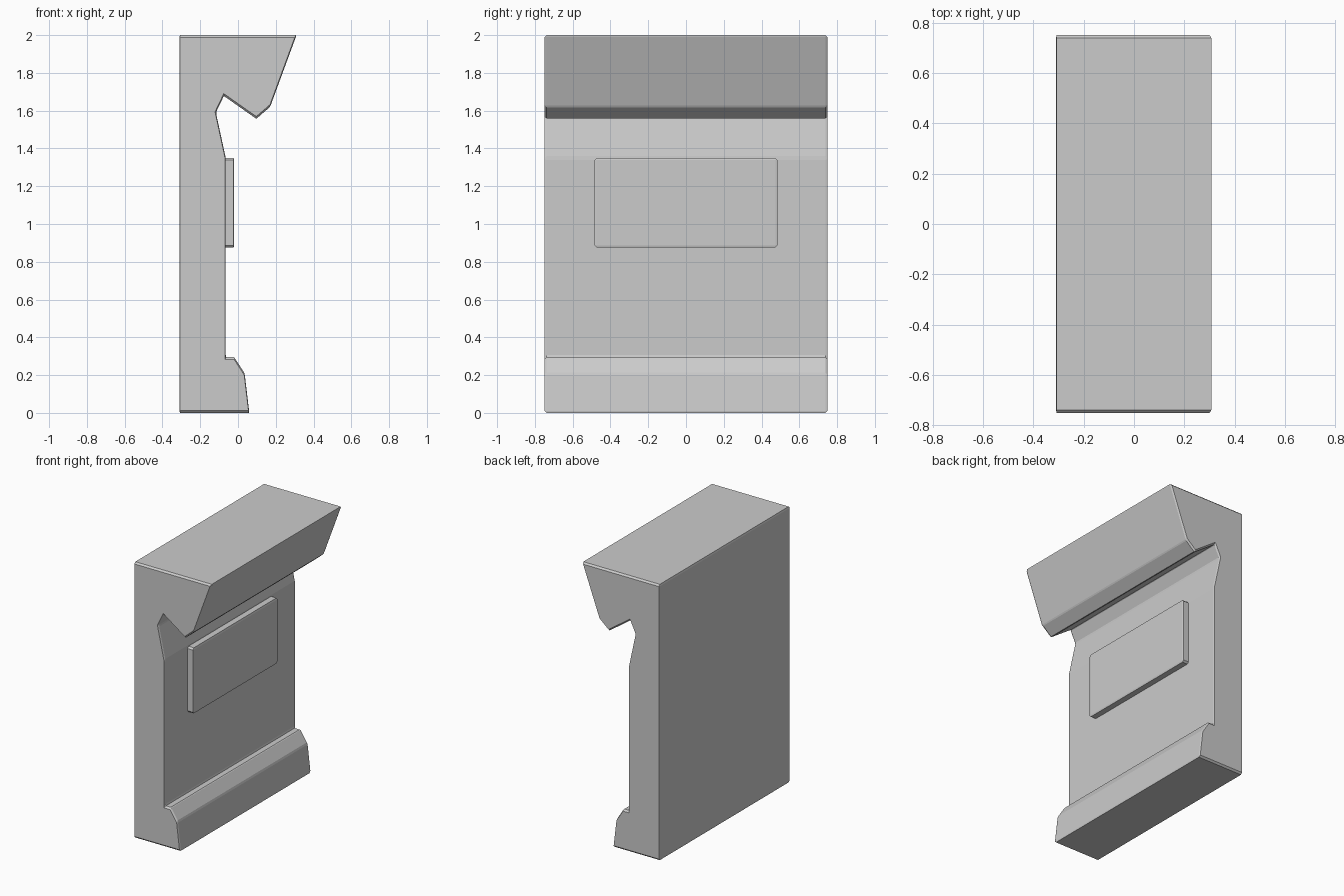
import bpy, bmesh

if "Cube" in bpy.data.objects:
    bpy.data.objects.remove(bpy.data.objects["Cube"])

STRETCH = 4.0   # bevels are much narrower in x than in y and z
BEVEL = 0.012


def extruded(name, profile, half_width):
    """Extrude an x-z profile along y and chamfer its edges."""
    bm = bmesh.new()
    face = bm.faces.new([bm.verts.new((x * STRETCH, -half_width, z)) for x, z in profile])
    ext = bmesh.ops.extrude_face_region(bm, geom=[face], use_keep_orig=True)
    verts = [g for g in ext["geom"] if isinstance(g, bmesh.types.BMVert)]
    bmesh.ops.translate(bm, verts=verts, vec=(0, 2 * half_width, 0))
    bmesh.ops.recalc_face_normals(bm, faces=bm.faces[:])
    bmesh.ops.bevel(bm, geom=bm.edges[:], offset=BEVEL, offset_type='OFFSET',
                    segments=1, profile=0.5, affect='EDGES', clamp_overlap=True)
    bmesh.ops.scale(bm, verts=bm.verts[:], vec=(1 / STRETCH, 1, 1))
    bmesh.ops.recalc_face_normals(bm, faces=bm.faces[:])
    mesh = bpy.data.meshes.new(name)
    bm.to_mesh(mesh)
    bm.free()
    obj = bpy.data.objects.new(name, mesh)
    bpy.context.collection.objects.link(obj)
    return obj


# Wall moulding: plinth, flat wall, undercut and overhanging cornice
extruded("wall_moulding", [
    (-0.31, 0), (0.06, 0), (0.035, 0.21), (-0.02, 0.295), (-0.065, 0.295),
    (-0.065, 1.35), (-0.117, 1.59), (-0.075, 1.678), (0.097, 1.557),
    (0.17, 1.62), (0.31, 2.0), (-0.31, 2.0)], 0.75)

# Raised rectangular panel on the wall face
extruded("raised_panel", [
    (-0.07, 0.875), (-0.02, 0.875), (-0.02, 1.35), (-0.07, 1.35)], 0.485)
